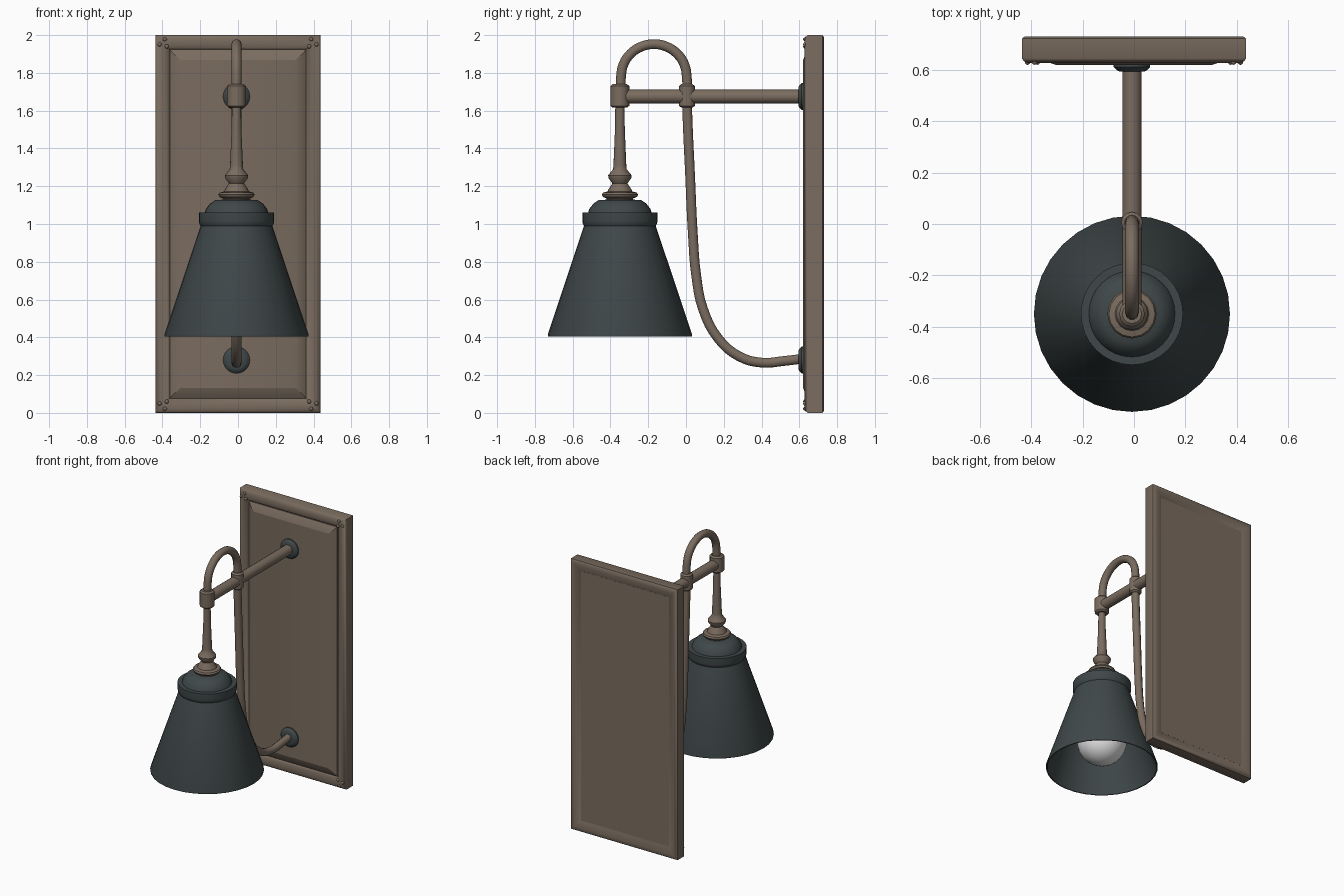
import bpy, bmesh, math
from mathutils import Matrix, Vector

cube = bpy.data.objects.get("Cube")
if cube:
    bpy.data.objects.remove(cube, do_unlink=True)

LAMP_X, LAMP_Y, ARM_Z = -0.008, -0.35, 1.675
W, H = 0.437, 1.0


def make_material(name, color):
    m = bpy.data.materials.new(name)
    m.use_nodes = True
    m.diffuse_color = (*color, 1)
    m.node_tree.nodes["Principled BSDF"].inputs["Base Color"].default_value = (*color, 1)
    return m


bronze = make_material("warm bronze", (0.195, 0.15, 0.115))
iron = make_material("dark slate metal", (0.05, 0.064, 0.066))
glass = make_material("white bulb glass", (0.8, 0.8, 0.8))


def finish(obj, mat, angle=35):
    obj.data.materials.clear()
    obj.data.materials.append(mat)
    bpy.ops.object.select_all(action='DESELECT')
    obj.select_set(True)
    bpy.context.view_layer.objects.active = obj
    bpy.ops.object.shade_smooth_by_angle(angle=math.radians(angle))
    return obj


def add_mesh(name, bm, mat, angle=35):
    bmesh.ops.recalc_face_normals(bm, faces=bm.faces)
    me = bpy.data.meshes.new(name)
    bm.to_mesh(me)
    bm.free()
    obj = bpy.data.objects.new(name, me)
    bpy.context.collection.objects.link(obj)
    return finish(obj, mat, angle)


def skin(bm, rings, closed=False):
    """Bridge equal rings of points with quads."""
    vs = [[bm.verts.new(p) for p in r] for r in rings]
    n = len(vs[0])
    for i in range(len(vs) if closed else len(vs) - 1):
        a, b = vs[i], vs[(i + 1) % len(vs)]
        for j in range(n):
            bm.faces.new((a[j], a[(j + 1) % n], b[(j + 1) % n], b[j]))
    return vs


def lathe(name, profile, mat, loc, axis='Z', sides=32, closed=False, angle=35):
    """Turn (radius, height) pairs about z, or about y when axis is Y."""
    bm = bmesh.new()
    turns = [2 * math.pi * k / sides for k in range(sides)]
    vs = skin(bm, [[(r * math.cos(t), r * math.sin(t), h) for t in turns]
                   for r, h in profile], closed)
    if not closed:
        bm.faces.new(vs[0])
        bm.faces.new(vs[-1])
    if axis == 'Y':
        bm.transform(Matrix.Rotation(-math.pi / 2, 4, 'X'))
    bm.transform(Matrix.Translation(loc))
    return add_mesh(name, bm, mat, angle)


def rect(w, h, y):
    return [(-w, y, H - h), (w, y, H - h), (w, y, H + h), (-w, y, H + h)]


# Moulded backplate frame: half-round section swept round a rectangle
frame_profile = [(0.0, 0.722), (0.0, 0.645), (0.008, 0.634), (0.025, 0.628), (0.045, 0.629),
                 (0.065, 0.637), (0.08, 0.655), (0.08, 0.712), (0.06, 0.722), (0.03, 0.73),
                 (0.01, 0.73)]
bm = bmesh.new()
skin(bm, [rect(W - d, H - d, y) for d, y in frame_profile], closed=True)
add_mesh("backplate_frame", bm, bronze, 40)

# Raised centre panel
bm = bmesh.new()
levels = skin(bm, [rect(0.36, 0.923, 0.714), rect(0.36, 0.923, 0.645),
                   rect(0.345, 0.905, 0.634), rect(0.305, 0.868, 0.62)])
bm.faces.new(levels[0])
bm.faces.new(levels[-1])
add_mesh("backplate_panel", bm, bronze, 20)

# Three small rivets at each frame corner
bm = bmesh.new()
for sx in (-1, 1):
    for sz in (-1, 1):
        for dx, dz in ((0.05, 0.022), (0.022, 0.05), (0.06, 0.06)):
            p = Vector((sx * (W - dx), 0.631, H + sz * (H - dz)))
            bmesh.ops.create_uvsphere(bm, u_segments=10, v_segments=6, radius=0.011,
                                      matrix=Matrix.Translation(p))
add_mesh("corner_rivets", bm, bronze)

# Wall rosettes
for name, z in (("upper_rosette", ARM_Z), ("lower_rosette", 0.28)):
    lathe(name, [(0.05, 0), (0.058, 0.004), (0.071, 0.017), (0.071, 0.035)], iron,
          (LAMP_X, 0.595, z), 'Y', 24)

# Horizontal arm
lathe("horizontal_arm", [(0.037, 0), (0.037, 0.96)], bronze, (LAMP_X, LAMP_Y, ARM_Z), 'Y', 16)

# Sleeve joints
for name, y, r in (("front_joint", LAMP_Y, 0.05), ("rear_joint", 0.005, 0.042)):
    lathe(name, [(r - 0.012, -0.062), (r, -0.052), (r, 0.052), (r - 0.012, 0.062)], bronze,
          (LAMP_X, y, ARM_Z + 0.003), sides=12)

# Curved tube: arch over the arm, then down and back to the wall
arch = [(-0.17 + 0.174 * math.cos(a), 1.78 + 0.172 * math.sin(a))
        for a in (math.pi * (1 - k / 8) for k in range(9))]
path = [(-0.345, 1.68)] + arch + [
    (0.006, 1.62), (0.022, 1.25), (0.036, 0.95), (0.055, 0.72), (0.09, 0.55),
    (0.17, 0.395), (0.28, 0.3), (0.4, 0.266), (0.52, 0.275), (0.62, 0.287)]
cu = bpy.data.curves.new("curved_tube", 'CURVE')
cu.dimensions = '3D'
cu.bevel_depth = 0.027
cu.bevel_resolution = 3
cu.resolution_u = 4
cu.use_fill_caps = True
sp = cu.splines.new('BEZIER')
sp.bezier_points.add(len(path) - 1)
for pt, (y, z) in zip(sp.bezier_points, path):
    pt.co = (LAMP_X, y, z)
    pt.handle_left_type = pt.handle_right_type = 'AUTO'
tube = bpy.data.objects.new("curved_tube", cu)
bpy.context.collection.objects.link(tube)
bpy.ops.object.select_all(action='DESELECT')
tube.select_set(True)
bpy.context.view_layer.objects.active = tube
bpy.ops.object.convert(target='MESH')
finish(bpy.context.view_layer.objects.active, bronze, 60)

# Turned stem with knop and collar
lathe("turned_stem",
      [(0.07, 1.11), (0.07, 1.135), (0.09, 1.143), (0.096, 1.155), (0.09, 1.166),
       (0.066, 1.172), (0.06, 1.185), (0.04, 1.215), (0.06, 1.243), (0.062, 1.258),
       (0.036, 1.29), (0.034, 1.31), (0.026, 1.5), (0.024, 1.65)],
      bronze, (LAMP_X, LAMP_Y, 0), sides=16)

# Hollow shade with rolled band and domed cap
lathe("shade",
      [(0.374, 0.405), (0.381, 0.405), (0.382, 0.415), (0.19, 0.99), (0.197, 1.002),
       (0.199, 1.015), (0.199, 1.06), (0.168, 1.06), (0.162, 1.08), (0.14, 1.108),
       (0.112, 1.127), (0.04, 1.13), (0.04, 1.115), (0.105, 1.11), (0.15, 1.06), (0.18, 0.985)],
      iron, (LAMP_X, LAMP_Y, 0), closed=True)

# Globe bulb with neck
globe = [(0.17 * math.sin(a), 0.61 - 0.17 * math.cos(a))
         for a in (math.pi * k / 16 for k in range(1, 14))]
lathe("bulb", [(0.004, 0.44)] + globe + [(0.07, 0.8), (0.06, 0.9), (0.06, 1.11)],
      glass, (LAMP_X, LAMP_Y, 0), sides=28, angle=60)
